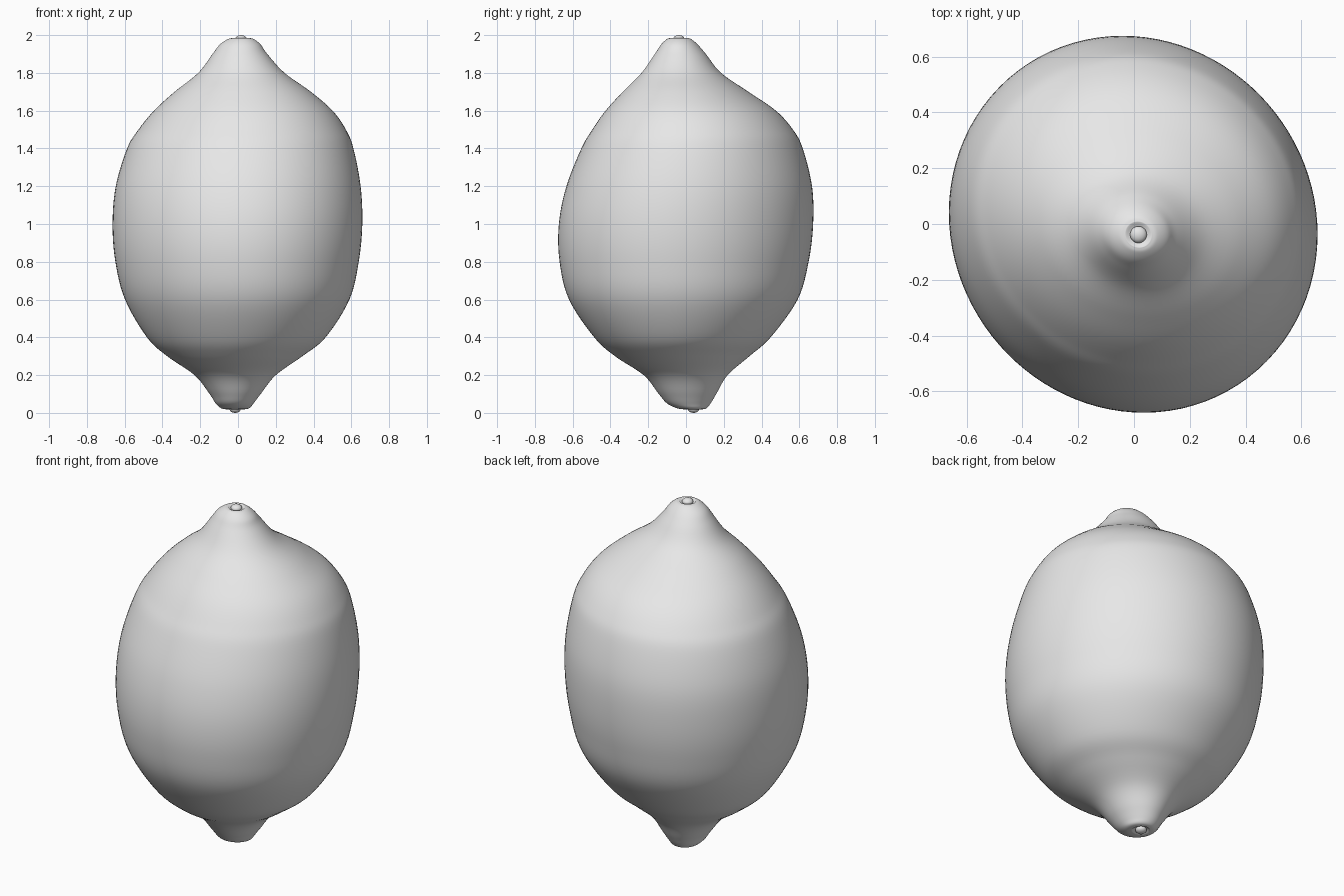
import bpy, bmesh
from math import sin, cos, pi
from mathutils import Vector

if "Cube" in bpy.data.objects:
    bpy.data.objects.remove(bpy.data.objects["Cube"], do_unlink=True)

SEGMENTS = 96
STEPS = 6
DIAGONAL_STRETCH = 0.03

skin = bpy.data.materials.new("plain grey skin")
skin.use_nodes = True
skin.diffuse_color = (0.8, 0.8, 0.8, 1)
skin.node_tree.nodes["Principled BSDF"].inputs["Base Color"].default_value = (0.8, 0.8, 0.8, 1)


def spline(points):
    """Smooth rows through the given rows (Catmull-Rom)."""
    rows = [Vector(p) for p in points]
    padded = [rows[0] * 2 - rows[1]] + rows + [rows[-1] * 2 - rows[-2]]
    smooth = []
    for a, b, c, d in zip(padded, padded[1:], padded[2:], padded[3:]):
        for step in range(STEPS):
            t = step / STEPS
            smooth.append(b + (c - a) * (t / 2) + (a * 2 - b * 5 + c * 4 - d) * (t * t / 2)
                          + (b * 3 - a - c * 3 + d) * (t ** 3 / 2))
    return smooth + [rows[-1]]


def loft(name, rows):
    """Closed skin over elliptical rings: height, x radius, y radius, x centre, y centre."""
    bm = bmesh.new()
    rings = []
    for z, rx, ry, cx, cy in rows:
        ring = []
        for i in range(SEGMENTS):
            angle = 2 * pi * i / SEGMENTS
            stretch = 1 - DIAGONAL_STRETCH * sin(2 * angle)
            ring.append(bm.verts.new((cx + rx * stretch * cos(angle),
                                      cy + ry * stretch * sin(angle), z)))
        rings.append(ring)
    for low, high in zip(rings, rings[1:]):
        for i in range(SEGMENTS):
            j = (i + 1) % SEGMENTS
            bm.faces.new((low[i], low[j], high[j], high[i]))
    bm.faces.new(rings[0][::-1])
    bm.faces.new(rings[-1])
    bmesh.ops.recalc_face_normals(bm, faces=bm.faces)
    for face in bm.faces:
        face.smooth = True
    mesh = bpy.data.meshes.new(name)
    bm.to_mesh(mesh)
    bm.free()
    mesh.materials.append(skin)
    obj = bpy.data.objects.new(name, mesh)
    bpy.context.collection.objects.link(obj)
    return obj


def scar(name, x, y, tip, inward):
    """Small rounded nub sitting in the dimple at one end."""
    bpy.ops.mesh.primitive_uv_sphere_add(segments=32, ring_count=16, radius=0.03,
                                         location=(x, y, tip + inward * 0.02))
    obj = bpy.context.object
    obj.name = name
    obj.scale.z = 0.66
    obj.data.materials.append(skin)
    bpy.ops.object.shade_smooth()


# Fruit body: lower nipple, belly, neck and upper nipple, slightly off axis
body = spline([
    (0.018, 0.045, 0.045, -0.015, 0.04),
    (0.025, 0.075, 0.078, -0.015, 0.03),
    (0.05, 0.1, 0.115, -0.018, 0.015),
    (0.1, 0.135, 0.152, -0.015, 0.008),
    (0.2, 0.215, 0.222, -0.015, -0.002),
    (0.3, 0.357, 0.355, -0.017, -0.02),
    (0.4, 0.472, 0.466, -0.009, -0.019),
    (0.6, 0.593, 0.604, -0.004, -0.014),
    (0.8, 0.643, 0.658, -0.005, -0.01),
    (1.0, 0.66, 0.672, -0.003, 0),
    (1.2, 0.647, 0.649, 0.001, 0.017),
    (1.4, 0.598, 0.585, 0.012, 0.032),
    (1.5, 0.548, 0.53, 0.022, 0.035),
    (1.6, 0.472, 0.45, 0.028, 0.025),
    (1.7, 0.36, 0.332, 0.025, -0.002),
    (1.8, 0.228, 0.21, 0.018, -0.025),
    (1.9, 0.145, 0.135, 0.01, -0.03),
    (1.95, 0.108, 0.097, 0.012, -0.035),
    (1.978, 0.07, 0.065, 0.015, -0.037),
    (1.985, 0.045, 0.045, 0.016, -0.038),
])

# Shallow dimple at each end
first, last = body[0], body[-1]
bottom_dimple = [(first[0] + 0.01, 0.038, 0.038, first[3], first[4])]
top_dimple = [(last[0] - 0.01, 0.038, 0.038, last[3], last[4])]
loft("fruit_body", bottom_dimple + body + top_dimple)

# Blossom and stem scars
scar("blossom_scar", first[3], first[4], 0, 1)
scar("stem_scar", last[3], last[4], 2, -1)
